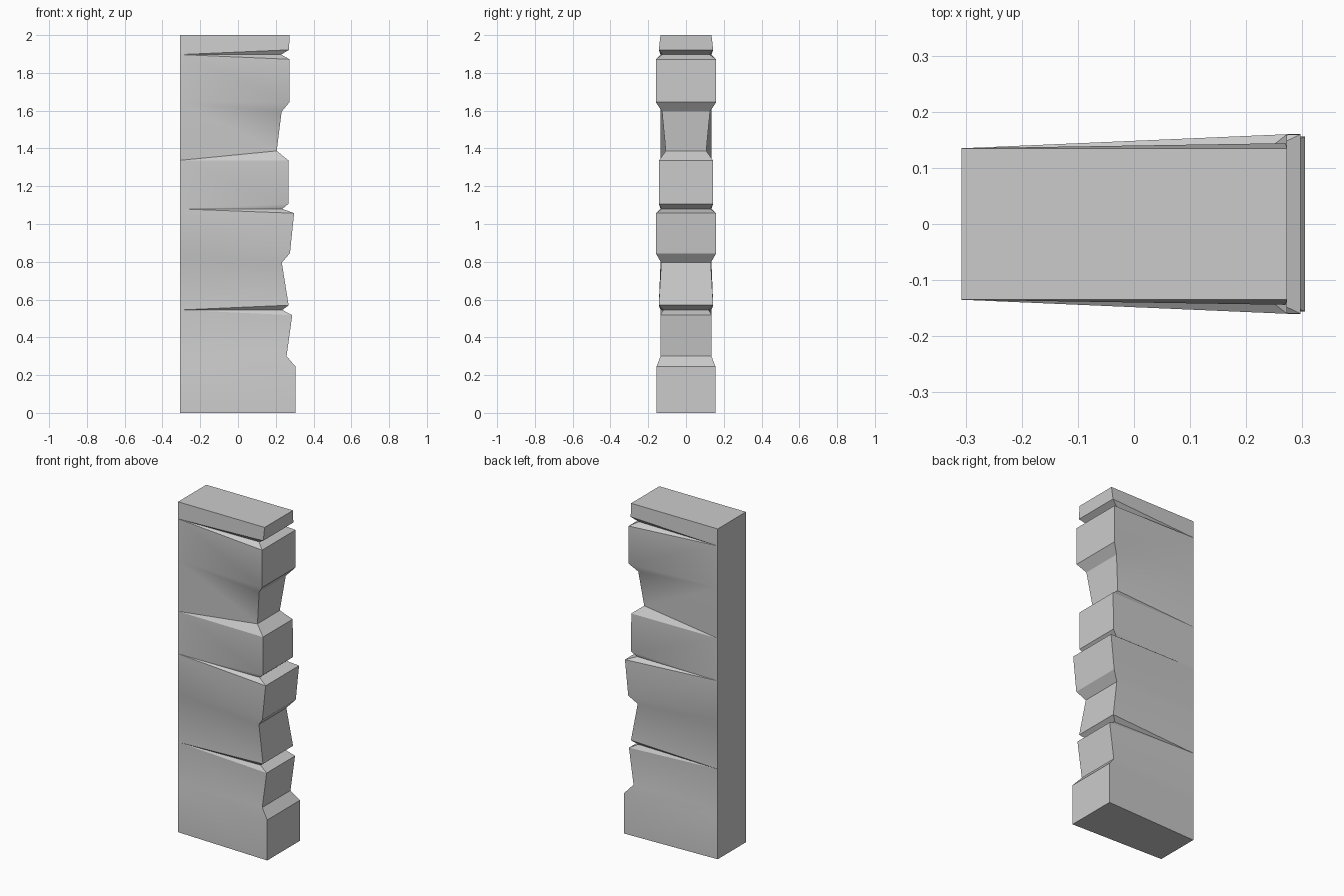
import bpy
import bmesh
import math

cube = bpy.data.objects.get("Cube")
if cube:
    bpy.data.objects.remove(cube, do_unlink=True)

BACK_X, BACK_HALF = -0.307, 0.135

# Front edge profile: height, reach in x, half width, height where it meets the back edge
PROFILE = [
    (0.0, 0.305, 0.156, 0.0),
    (0.245, 0.305, 0.156, 0.245),
    (0.30, 0.257, 0.135, 0.30),
    (0.517, 0.287, 0.136, 0.545),
    (0.545, 0.235, 0.12, 0.545),
    (0.57, 0.268, 0.144, 0.545),
    (0.795, 0.232, 0.131, 0.795),
    (0.845, 0.275, 0.16, 0.845),
    (1.057, 0.297, 0.16, 1.08),
    (1.08, 0.235, 0.13, 1.08),
    (1.107, 0.267, 0.144, 1.08),
    (1.337, 0.267, 0.142, 1.337),
    (1.387, 0.205, 0.107, 1.337),
    (1.595, 0.231, 0.127, 1.645),
    (1.645, 0.273, 0.16, 1.645),
    (1.872, 0.273, 0.16, 1.897),
    (1.897, 0.228, 0.125, 1.897),
    (1.922, 0.27, 0.144, 1.897),
    (2.0, 0.273, 0.135, 2.0),
]

bm = bmesh.new()
front = {s: [bm.verts.new((x, s * w, z)) for z, x, w, _ in PROFILE] for s in (-1, 1)}

# Back corners are shared wherever a notch tapers to a point
back = {-1: {}, 1: {}}
for s in (-1, 1):
    for row in PROFILE:
        if row[3] not in back[s]:
            back[s][row[3]] = bm.verts.new((BACK_X, s * BACK_HALF, row[3]))

# Carved edge and the two tapering sides
for i in range(len(PROFILE) - 1):
    bm.faces.new((front[-1][i], front[1][i], front[1][i + 1], front[-1][i + 1]))
    low, high = PROFILE[i][3], PROFILE[i + 1][3]
    for s in (-1, 1):
        ring = [front[s][i], front[s][i + 1], back[s][high]]
        if low != high:
            ring.append(back[s][low])
        bm.faces.new(ring)

# Flat back, bottom and top
bm.faces.new(list(back[-1].values()) + list(back[1].values())[::-1])
for i in (0, -1):
    z = PROFILE[i][3]
    bm.faces.new((front[-1][i], front[1][i], back[1][z], back[-1][z]))
bmesh.ops.recalc_face_normals(bm, faces=bm.faces)

mesh = bpy.data.meshes.new("carved_stone_slab")
bm.to_mesh(mesh)
bm.free()
slab = bpy.data.objects.new("carved_stone_slab", mesh)
bpy.context.collection.objects.link(slab)

# Plain grey stone
stone = bpy.data.materials.new("grey_stone")
stone.use_nodes = True
colour = (0.6, 0.6, 0.6, 1.0)
stone.diffuse_color = colour
stone.node_tree.nodes["Principled BSDF"].inputs["Base Color"].default_value = colour
mesh.materials.append(stone)

bpy.ops.object.select_all(action="DESELECT")
slab.select_set(True)
bpy.context.view_layer.objects.active = slab
bpy.ops.object.shade_smooth_by_angle(angle=math.radians(32))
